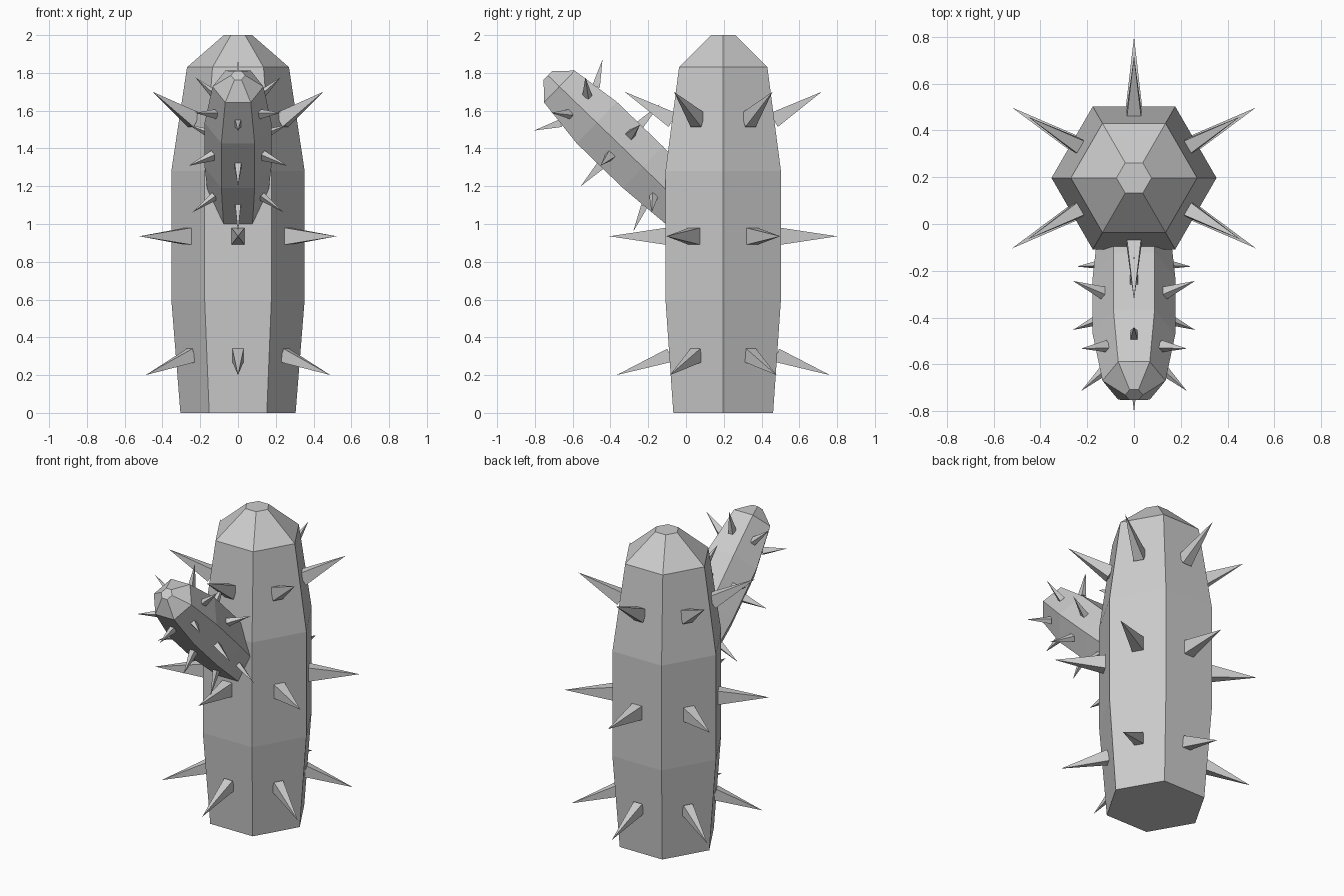
import bpy, bmesh
from math import cos, sin, pi, radians
from mathutils import Matrix, Vector

if "Cube" in bpy.data.objects:
    bpy.data.objects.remove(bpy.data.objects["Cube"])

# radius / height profile of a six-sided cactus column
PROFILE = [(0.305, 0), (0.353, 0.6), (0.353, 1.28), (0.27, 1.83), (0.075, 2.0)]
# spike rows: base radius, base height, tip radius, tip height, half width, half height
ROWS = [(0.283, 0.305, 0.565, 0.20, 0.030, 0.037),
        (0.304, 0.935, 0.603, 0.935, 0.035, 0.045),
        (0.268, 1.55, 0.522, 1.70, 0.032, 0.042)]


def finish(name, bm, matrix):
    bmesh.ops.recalc_face_normals(bm, faces=bm.faces)
    bm.transform(matrix)
    mesh = bpy.data.meshes.new(name)
    bm.to_mesh(mesh)
    bm.free()
    bpy.context.collection.objects.link(bpy.data.objects.new(name, mesh))


def column(name, matrix):
    bm = bmesh.new()
    rings = [[bm.verts.new((r * cos(i * pi / 3), r * sin(i * pi / 3), z)) for i in range(6)]
             for r, z in PROFILE]
    for a, b in zip(rings, rings[1:]):
        for i in range(6):
            j = (i + 1) % 6
            bm.faces.new((a[i], a[j], b[j], b[i]))
    bm.faces.new(rings[0])
    bm.faces.new(rings[-1])
    finish(name, bm, matrix)


def spikes(name, matrix):
    # four-sided pyramids, one per column face in each row
    bm = bmesh.new()
    for r0, z0, r1, z1, w, h in ROWS:
        axis = Vector((r1 - r0, 0, z1 - z0)).normalized()
        up = Vector((-axis.z, 0, axis.x)) * h
        side = Vector((0, w, 0))
        base = Vector((r0, 0, z0))
        for k in range(6):
            rot = Matrix.Rotation(radians(30 + 60 * k), 3, 'Z')
            quad = [bm.verts.new(rot @ (base + side * s + up * t))
                    for s, t in ((-1, -1), (1, -1), (1, 1), (-1, 1))]
            tip = bm.verts.new(rot @ Vector((r1, 0, z1)))
            bm.faces.new(quad)
            for i in range(4):
                bm.faces.new((quad[i], quad[(i + 1) % 4], tip))
    finish(name, bm, matrix)


# trunk, and a half-size copy leaning forward as the arm
trunk = Matrix.Translation((0, 0.197, 0))
arm = (Matrix.Translation((0, -0.012, 1.092)) @ Matrix.Rotation(radians(46), 4, 'X')
       @ Matrix.Scale(0.5, 4))
for part, matrix in (("trunk", trunk), ("arm", arm)):
    column(part, matrix)
    spikes(part + "_spikes", matrix)
